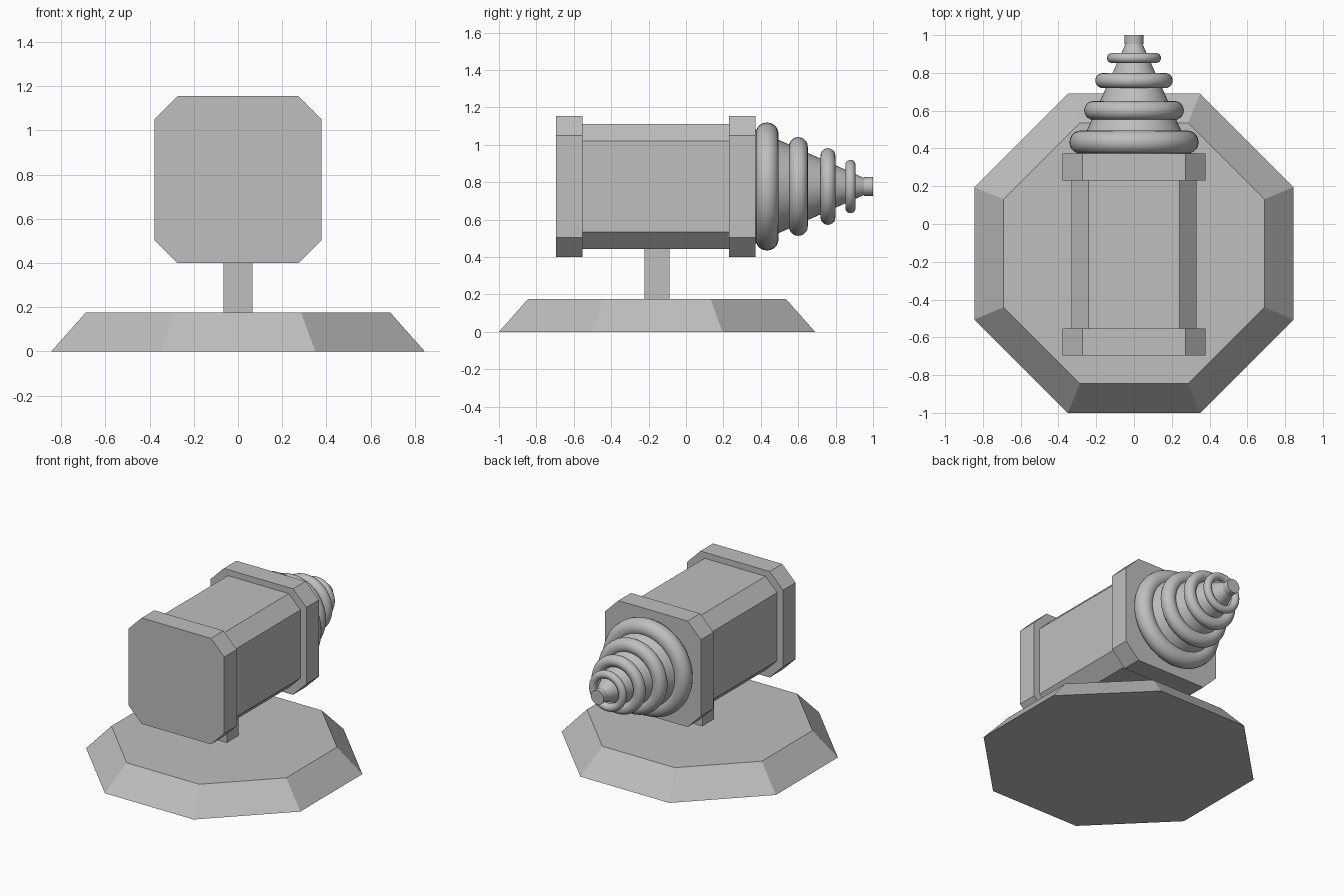
import bpy, bmesh, math
from mathutils import Matrix

if "Cube" in bpy.data.objects:
    bpy.data.objects.remove(bpy.data.objects["Cube"])

AXIS_Z = 0.777      # height of the barrel's axis
BASE_Y = -0.155     # centre of the base

grey = bpy.data.materials.new("plain_grey")
grey.diffuse_color = (0.52, 0.52, 0.52, 1)
grey.use_nodes = True
grey.node_tree.nodes["Principled BSDF"].inputs["Base Color"].default_value = grey.diffuse_color


def finish(obj, name, smooth=False):
    obj.name = name
    obj.data.materials.append(grey)
    if smooth:
        bpy.ops.object.select_all(action='DESELECT')
        obj.select_set(True)
        bpy.context.view_layer.objects.active = obj
        bpy.ops.object.shade_smooth_by_angle(angle=math.radians(35))
    return obj


def mesh_object(bm, name):
    bmesh.ops.recalc_face_normals(bm, faces=bm.faces)
    me = bpy.data.meshes.new(name)
    bm.to_mesh(me)
    bm.free()
    obj = bpy.data.objects.new(name, me)
    bpy.context.collection.objects.link(obj)
    return finish(obj, name)


def chamfered_block(name, half_x, half_z, cut, y0, y1):
    """Square section with cut corners, extruded along y."""
    a, b = half_x, half_z
    profile = [(a, b - cut), (a - cut, b), (cut - a, b), (-a, b - cut),
               (-a, cut - b), (cut - a, -b), (a - cut, -b), (a, cut - b)]
    bm = bmesh.new()
    face = bm.faces.new([bm.verts.new((x, y0, AXIS_Z + z)) for x, z in profile])
    ext = bmesh.ops.extrude_face_region(bm, geom=[face], use_keep_orig=True)
    verts = [g for g in ext["geom"] if isinstance(g, bmesh.types.BMVert)]
    bmesh.ops.translate(bm, verts=verts, vec=(0, y1 - y0, 0))
    return mesh_object(bm, name)


def cone_along_y(name, r0, r1, y0, y1):
    bpy.ops.mesh.primitive_cone_add(vertices=48, radius1=r0, radius2=r1, depth=y1 - y0,
                                    location=(0, (y0 + y1) / 2, AXIS_Z),
                                    rotation=(-math.pi / 2, 0, 0))
    return finish(bpy.context.object, name, True)


# Octagonal base with sloping sides
k = 1 / math.cos(math.pi / 8)
bm = bmesh.new()
bmesh.ops.create_cone(bm, cap_ends=True, segments=8, radius1=0.845 * k, radius2=0.69 * k,
                      depth=0.175,
                      matrix=Matrix.Translation((0, BASE_Y, 0.0875))
                      @ Matrix.Rotation(math.pi / 8, 4, 'Z'))
mesh_object(bm, "base")

# Square post
bm = bmesh.new()
bmesh.ops.create_cube(bm, size=1, matrix=Matrix.Translation((0, BASE_Y, 0.32))
                      @ Matrix.Diagonal((0.132, 0.132, 0.30, 1)))
mesh_object(bm, "post")

# Barrel and its two end collars
chamfered_block("barrel", 0.332, 0.335, 0.092, -0.60, 0.30)
chamfered_block("rear_collar", 0.378, 0.378, 0.105, -0.695, -0.553)
chamfered_block("front_collar", 0.378, 0.378, 0.105, 0.23, 0.372)

# Tapered nozzle and tip
cone_along_y("nozzle", 0.305, 0.042, 0.37, 0.96)
cone_along_y("tip", 0.05, 0.05, 0.952, 1.0)

# Coil rings, shrinking towards the tip: (y, outer radius, tube radius)
for i, (y, outer, tube) in enumerate([(0.433, 0.342, 0.062), (0.601, 0.264, 0.050),
                                      (0.759, 0.205, 0.040), (0.879, 0.143, 0.027)]):
    bpy.ops.mesh.primitive_torus_add(major_segments=48, minor_segments=20,
                                     major_radius=outer - tube, minor_radius=tube,
                                     location=(0, y, AXIS_Z),
                                     rotation=(math.pi / 2, 0, 0))
    finish(bpy.context.object, f"coil_ring_{i + 1}", True)
